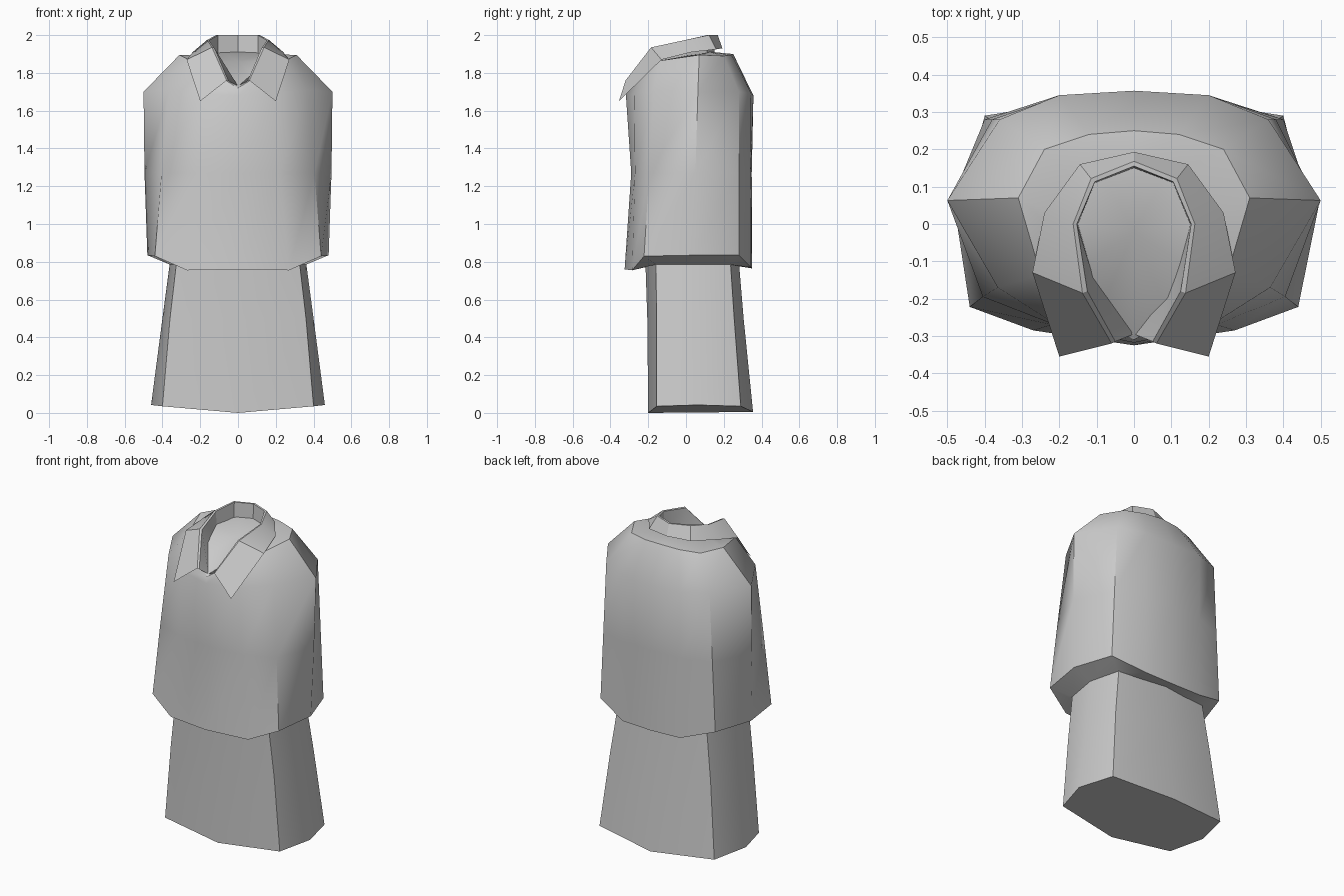
import bpy, bmesh, math


def loft(name, rings, closed=True, cap_start=False, cap_end=None, angle=38):
    """Skin half rings (x >= 0, front to back) mirrored over x = 0."""
    bm = bmesh.new()
    loops = []
    for half in rings:
        pts = list(half)
        if closed:
            # half runs front centre -> back centre
            pts += [(-x, y, z) for x, y, z in half[-2:0:-1]]
        else:
            # half runs back centre -> front tip
            pts = [(-x, y, z) for x, y, z in half[:0:-1]] + pts
        loops.append([bm.verts.new(p) for p in pts])
    n = len(loops[0])
    for a, b in zip(loops, loops[1:]):
        for i in range(n if closed else n - 1):
            j = (i + 1) % n
            bm.faces.new((a[i], a[j], b[j], b[i]))
    if cap_start:
        bm.faces.new(loops[0][::-1])
    if cap_end:
        tip = bm.verts.new(cap_end)
        for i in range(n):
            bm.faces.new((loops[-1][i], loops[-1][(i + 1) % n], tip))
    bmesh.ops.remove_doubles(bm, verts=bm.verts, dist=0.0005)
    bmesh.ops.recalc_face_normals(bm, faces=bm.faces)
    me = bpy.data.meshes.new(name)
    bm.to_mesh(me)
    bm.free()
    ob = bpy.data.objects.new(name, me)
    bpy.context.collection.objects.link(ob)
    bpy.ops.object.select_all(action='DESELECT')
    ob.select_set(True)
    bpy.context.view_layer.objects.active = ob
    bpy.ops.object.shade_smooth_by_angle(angle=math.radians(angle))
    return ob


# Skirt: flared eight-sided tube with a closed hem
loft("skirt", [
    [(0, -.20, 0), (.40, -.155, .035), (.46, .06, .042), (.40, .29, .035), (0, .355, .005)],
    [(0, -.205, .5), (.36, -.155, .5), (.40, .05, .5), (.35, .255, .5), (0, .305, .5)],
    [(0, -.215, .80), (.325, -.16, .80), (.36, .04, .80), (.31, .235, .80), (0, .28, .80)],
], cap_start=True, cap_end=(0, .04, .80))

# Top: underside, hem, waist, shoulder line, yoke and neckline
loft("top", [
    [(0, -.21, .78), (.2, -.185, .78), (.325, -.155, .785), (.36, .04, .785),
     (.31, .23, .785), (.17, .255, .78), (0, .275, .78)],
    [(0, -.325, .76), (.27, -.285, .755), (.44, -.222, .83), (.48, .04, .835),
     (.40, .28, .835), (.2, .345, .77), (0, .35, .765)],
    [(0, -.29, 1.27), (.22, -.27, 1.27), (.405, -.195, 1.27), (.495, .05, 1.27),
     (.38, .28, 1.27), (.2, .342, 1.27), (0, .348, 1.27)],
    [(0, -.318, 1.68), (.2, -.275, 1.69), (.365, -.17, 1.71), (.5, .063, 1.70),
     (.36, .28, 1.70), (.2, .345, 1.69), (0, .357, 1.68)],
    [(0, -.31, 1.72), (.13, -.23, 1.80), (.25, -.135, 1.865), (.31, .07, 1.895),
     (.24, .20, 1.89), (.12, .24, 1.895), (0, .25, 1.90)],
    [(0, -.295, 1.735), (.075, -.2, 1.80), (.12, -.1, 1.86), (.148, 0, 1.89),
     (.125, .08, 1.90), (.08, .125, 1.91), (0, .15, 1.91)],
], cap_end=(0, -.02, 1.86))

# Collar: stand, rim and turned-down wings with pointed tips
collar = loft("collar", [
    [(0, .15, 1.90), (.105, .11, 1.90), (.15, 0, 1.88), (.11, -.14, 1.83), (0, -.295, 1.73)],
    [(0, .155, 2.0), (.105, .113, 2.0), (.153, 0, 1.972), (.125, -.18, 1.932), (.05, -.315, 1.755)],
    [(0, .168, 2.0), (.115, .122, 2.0), (.163, 0, 1.975), (.138, -.185, 1.935), (.06, -.32, 1.76)],
    [(0, .193, 1.93), (.145, .16, 1.925), (.24, .03, 1.91), (.272, -.13, 1.87), (.2, -.355, 1.65)],
], closed=False, angle=30)
